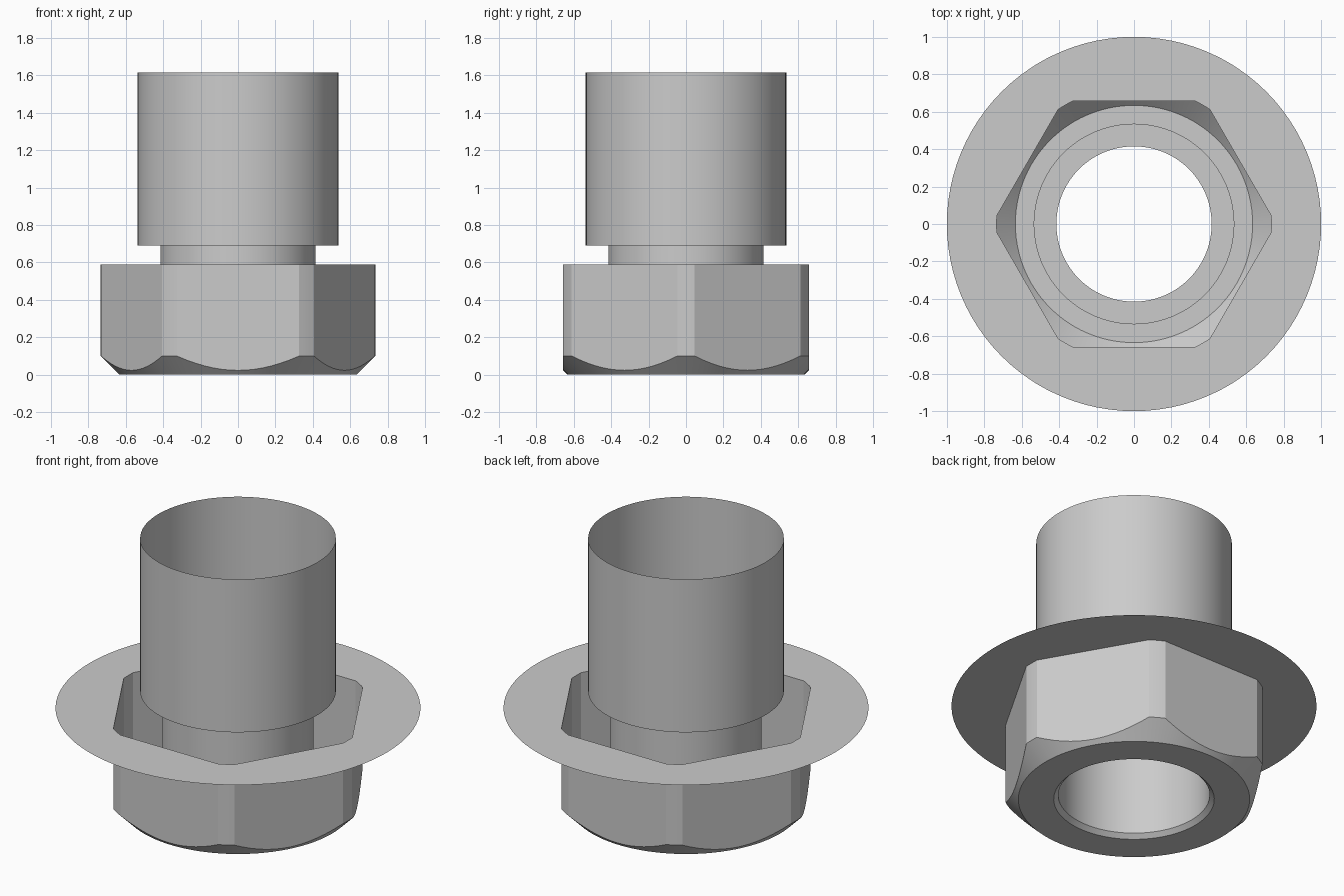
import bpy, bmesh
from math import radians, degrees, acos, cos, sin

cube = bpy.data.objects.get("Cube")
if cube:
    bpy.data.objects.remove(cube, do_unlink=True)

# Main dimensions
FLAT = 0.657       # centre to hexagon flat
CORNER = 0.734     # radius that rounds the hexagon corners
FACE = 0.634       # radius of the flat bottom face
BORE = 0.415
STEM = 0.536
NUT_TOP = 0.588
STEM_BASE = 0.69
STEM_TOP = 1.615
LIP = 0.025        # chamfer at the bore mouth

steel = bpy.data.materials.new("grey steel")
steel.use_nodes = True
colour = (0.6, 0.6, 0.6, 1)
steel.diffuse_color = colour
steel.node_tree.nodes["Principled BSDF"].inputs["Base Color"].default_value = colour

# Angles around the axis: short steps on corners, even steps along flats
half = 30 - degrees(acos(FLAT / CORNER))
angles = []
for side in range(6):
    start = side * 60
    angles += [start + half * k / 2 for k in range(-2, 2)]
    angles += [start + half + (60 - 2 * half) * k / 14 for k in range(14)]


def hex_radius(angle):
    return min(CORNER, FLAT / cos(radians(angle % 60 - 30)))


def loft(name, rings):
    """Skin rings; each ring maps an angle to (radius, height)."""
    bm = bmesh.new()
    loops = []
    for ring in rings:
        loop = []
        for a in angles:
            r, z = ring(a)
            loop.append(bm.verts.new((r * cos(radians(a)), r * sin(radians(a)), z)))
        loops.append(loop)
    n = len(angles)
    for low, high in zip(loops, loops[1:]):
        for i in range(n):
            j = (i + 1) % n
            bm.faces.new((low[i], low[j], high[j], high[i]))
    mesh = bpy.data.meshes.new(name)
    bm.to_mesh(mesh)
    bm.free()
    mesh.materials.append(steel)
    obj = bpy.data.objects.new(name, mesh)
    bpy.context.collection.objects.link(obj)
    bpy.ops.object.select_all(action='DESELECT')
    obj.select_set(True)
    bpy.context.view_layer.objects.active = obj
    bpy.ops.object.shade_smooth_by_angle(angle=radians(25))
    return obj


def circle(r, z):
    return lambda a: (r, z)


# Hexagon shell with a bottom face and a conical chamfer
loft("hex_nut", [
    circle(BORE + LIP, 0),
    circle(FACE, 0),
    lambda a: (hex_radius(a), hex_radius(a) - FACE),
    lambda a: (hex_radius(a), NUT_TOP),
])

# Thin round flange with a hexagonal opening
loft("flange", [circle(1, NUT_TOP), lambda a: (hex_radius(a), NUT_TOP)])

# Bore wall with its chamfered mouth
loft("bore", [circle(BORE + LIP, 0), circle(BORE, LIP), circle(BORE, STEM_BASE)])

# Open stem with the ledge beneath it
loft("stem", [circle(BORE, STEM_BASE), circle(STEM, STEM_BASE), circle(STEM, STEM_TOP)])
